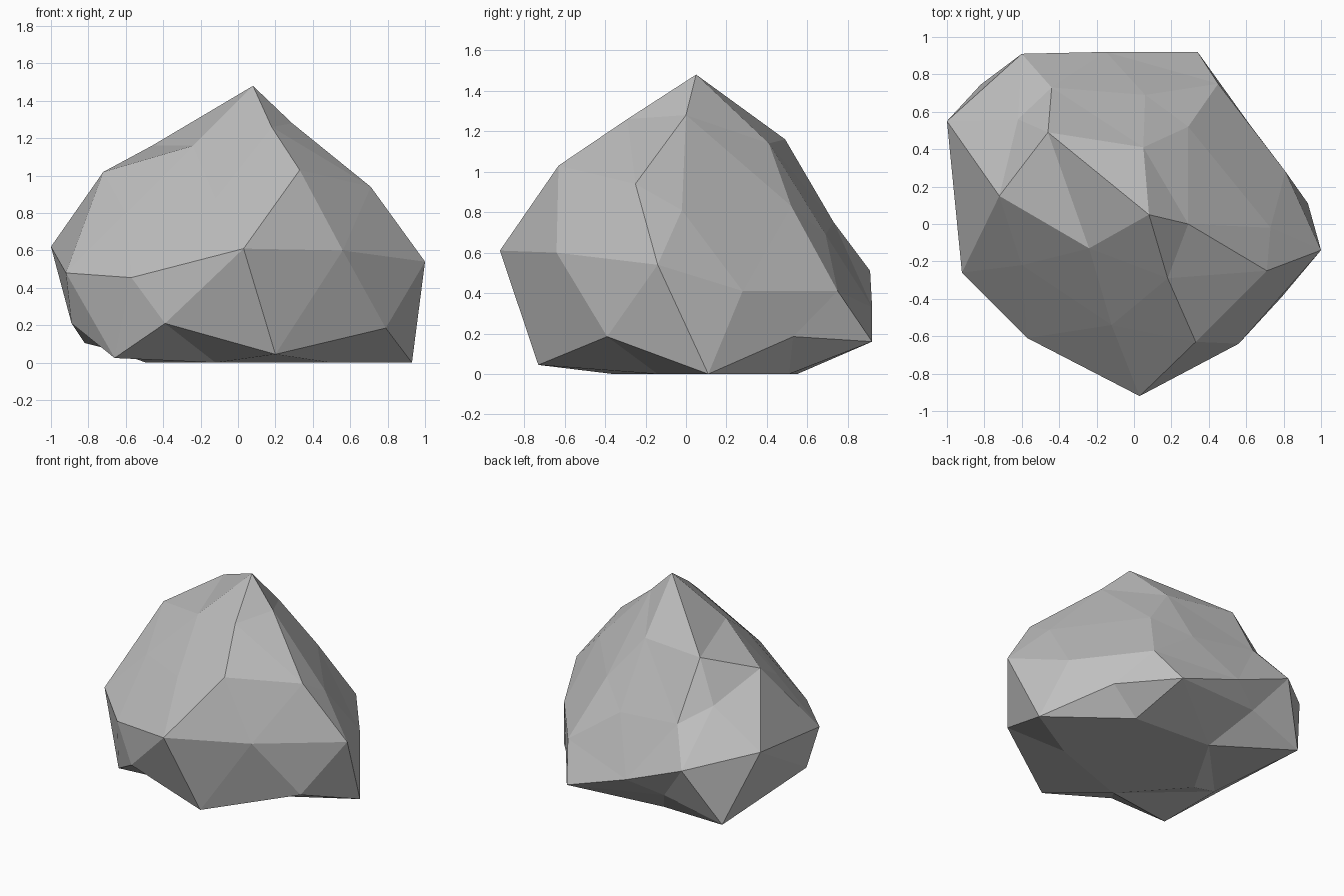
import bpy, bmesh, math

# Stone colour
stone = bpy.data.materials.new("stone_grey")
stone.diffuse_color = (0.52, 0.52, 0.52, 1.0)

# Chiselled corner positions, ring by ring from the peak down,
# each ring running clockwise (seen from above) starting at +x
RINGS = [
    # peak
    [(0.08, 0.05, 1.48)],
    # shoulders
    [(0.29, 0.00, 1.28), (0.18, -0.29, 1.26), (-0.24, -0.13, 1.16),
     (-0.46, 0.49, 1.16), (0.05, 0.41, 1.14)],
    # upper flank
    [(0.73, -0.02, 0.81), (0.71, -0.25, 0.94), (0.33, -0.63, 1.03),
     (-0.12, -0.54, 0.88), (-0.60, -0.22, 0.80), (-0.72, 0.15, 1.02),
     (-0.62, 0.56, 0.87), (-0.44, 0.73, 0.75), (0.06, 0.69, 0.69),
     (0.29, 0.52, 0.83)],
    # waist
    [(1.00, -0.14, 0.54), (0.56, -0.64, 0.60), (0.03, -0.92, 0.61),
     (-0.57, -0.61, 0.455), (-0.92, -0.26, 0.48), (-1.00, 0.55, 0.62),
     (-0.60, 0.91, 0.51), (-0.15, 0.92, 0.33), (0.45, 0.75, 0.41),
     (0.81, 0.28, 0.41)],
    # lower flank
    [(0.93, 0.11, 0.00), (0.79, -0.39, 0.185), (0.20, -0.73, 0.045),
     (-0.39, -0.70, 0.21), (-0.66, -0.465, 0.025), (-0.89, -0.15, 0.21),
     (-0.82, 0.745, 0.105), (-0.38, 0.80, 0.23), (0.34, 0.92, 0.16),
     (0.62, 0.53, 0.185)],
    # foot
    [(0.50, -0.14, 0.00), (-0.12, -0.36, 0.00), (-0.72, -0.01, 0.08),
     (-0.20, 0.55, 0.00), (0.41, 0.51, 0.00)],
    # underside
    [(-0.49, 0.05, 0.00)],
]
LEVELS = [0.95, 0.7, 0.3, -0.3, -0.7, -0.95]


def ring_of(v):
    """Ring number of an icosphere vertex, counted from the top."""
    return sum(v.co.z < level for level in LEVELS)


def clockwise(v):
    """Clockwise angle from +x, safe against rounding at zero."""
    return (0.01 - math.atan2(v.co.y, v.co.x)) % math.tau


# Rock: an 80-sided icosphere pulled onto the chiselled corners
bm = bmesh.new()
bmesh.ops.create_icosphere(bm, subdivisions=2, radius=1.0)
groups = [[] for _ in RINGS]
for v in bm.verts:
    groups[ring_of(v)].append(v)
for group in groups:
    group.sort(key=clockwise)
for group, corners in zip(groups, RINGS):
    for v, co in zip(group, corners):
        v.co = co
bmesh.ops.recalc_face_normals(bm, faces=bm.faces)

mesh = bpy.data.meshes.new("rock")
bm.to_mesh(mesh)
bm.free()
mesh.materials.append(stone)
rock = bpy.data.objects.new("rock", mesh)
bpy.context.collection.objects.link(rock)
